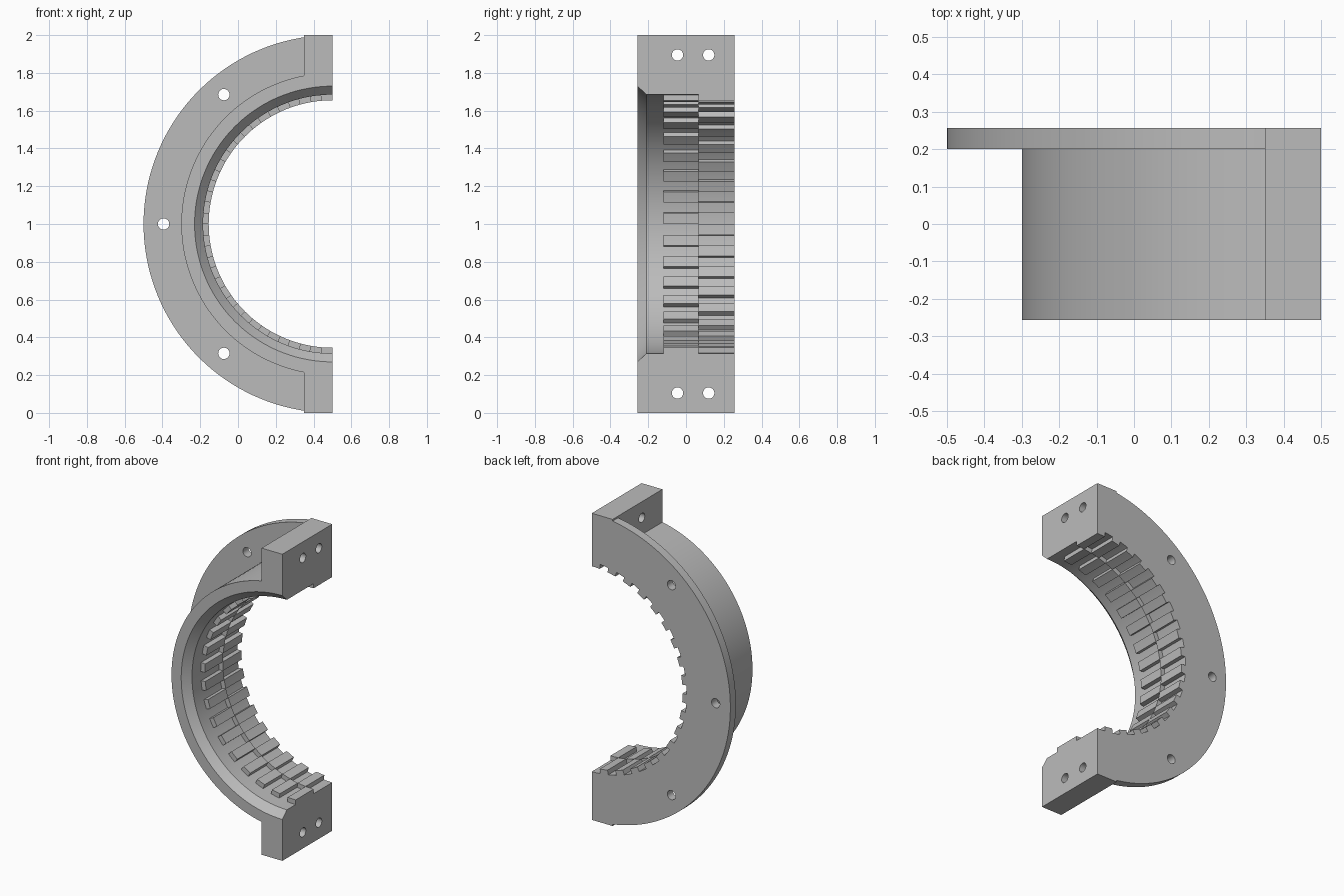
import bpy, bmesh
from math import sin, cos, radians, pi
from mathutils import Vector

if "Cube" in bpy.data.objects:
    bpy.data.objects.remove(bpy.data.objects["Cube"], do_unlink=True)

CENTRE = Vector((0.5, 0, 1))
HALF = 0.257              # half depth along y
BORE, TIP = 0.685, 0.655  # bore radius and tooth tip radius

grey = bpy.data.materials.new("plain_grey")
grey.use_nodes = True
colour = (0.5, 0.5, 0.5, 1)
grey.diffuse_color = colour
grey.node_tree.nodes["Principled BSDF"].inputs["Base Color"].default_value = colour


def on_ring(r, y, deg):
    """Point at radius r; 0 degrees is the far -x side, 90 the top."""
    a = radians(deg)
    return CENTRE + Vector((-r * cos(a), y, r * sin(a)))


def sweep(bm, profile, start, end, steps):
    """Closed solid made by sweeping an (r, y) profile round the ring axis."""
    rings = []
    for i in range(steps + 1):
        deg = start + (end - start) * i / steps
        rings.append([bm.verts.new(on_ring(r, y, deg)) for r, y in profile])
    n = len(profile)
    for a, b in zip(rings, rings[1:]):
        for j in range(n):
            k = (j + 1) % n
            bm.faces.new((a[j], a[k], b[k], b[j]))
    bm.faces.new(rings[0])
    bm.faces.new(rings[-1])


def finish(bm, name):
    bmesh.ops.recalc_face_normals(bm, faces=bm.faces)
    mesh = bpy.data.meshes.new(name)
    bm.to_mesh(mesh)
    bm.free()
    mesh.materials.append(grey)
    ob = bpy.data.objects.new(name, mesh)
    bpy.context.collection.objects.link(ob)
    return ob


def box(name, lo, hi):
    bm = bmesh.new()
    bmesh.ops.create_cube(bm, size=1)
    lo, hi = Vector(lo), Vector(hi)
    for v in bm.verts:
        v.co = (lo + hi) / 2 + v.co * (hi - lo)
    return finish(bm, name)


def drill(name, centre, axis, depth):
    bpy.ops.mesh.primitive_cylinder_add(vertices=32, radius=0.03, depth=depth, location=centre)
    ob = bpy.context.object
    ob.name = name
    ob.rotation_euler["xyz".index(axis)] = pi / 2
    ob.hide_render = True
    return ob


def select(ob):
    bpy.ops.object.select_all(action='DESELECT')
    ob.select_set(True)
    bpy.context.view_layer.objects.active = ob


def combine(target, tool, operation):
    mod = target.modifiers.new("join", 'BOOLEAN')
    mod.operation, mod.solver, mod.object = operation, 'EXACT', tool
    select(target)
    bpy.ops.object.modifier_apply(modifier=mod.name)
    bpy.data.objects.remove(tool, do_unlink=True)


# Half ring with rear flange and chamfered front bore
bm = bmesh.new()
sweep(bm, [(0.73, -HALF), (BORE, -0.21), (BORE, HALF), (1, HALF),
           (1, 0.2), (0.8, 0.2), (0.8, -HALF)], -90, 90, 72)
ring = finish(bm, "flanged_half_ring")

# Clamping blocks at both ends
for lo, hi in ((0, 0.24), (1.76, 2)):
    combine(ring, box("end_block", (0.35, -HALF, lo), (0.5, HALF, hi)), 'UNION')

# Bolt holes through the blocks (along x) and the flange (along y)
for z in (0.105, 1.895):
    for y in (-0.045, 0.12):
        combine(ring, drill("block_drill", (0.425, y, z), "y", 0.3), 'DIFFERENCE')
for deg in (-50, 0, 50):
    combine(ring, drill("flange_drill", on_ring(0.894, 0.23, deg), "x", 0.2), 'DIFFERENCE')

# Two staggered rows of teeth inside the bore
rows = []
for name, y0, y1, first in (("front_teeth", -0.12, 0.065, -90),
                            ("rear_teeth", 0.065, HALF, -85)):
    bm = bmesh.new()
    for i in range(18):
        deg = first + 10 * i
        sweep(bm, [(TIP, y0), (TIP, y1), (BORE, y1), (BORE, y0)], deg, deg + 5, 2)
    rows.append(finish(bm, name))

for ob in [ring] + rows:
    select(ob)
    bpy.ops.object.shade_smooth_by_angle(angle=radians(30))
